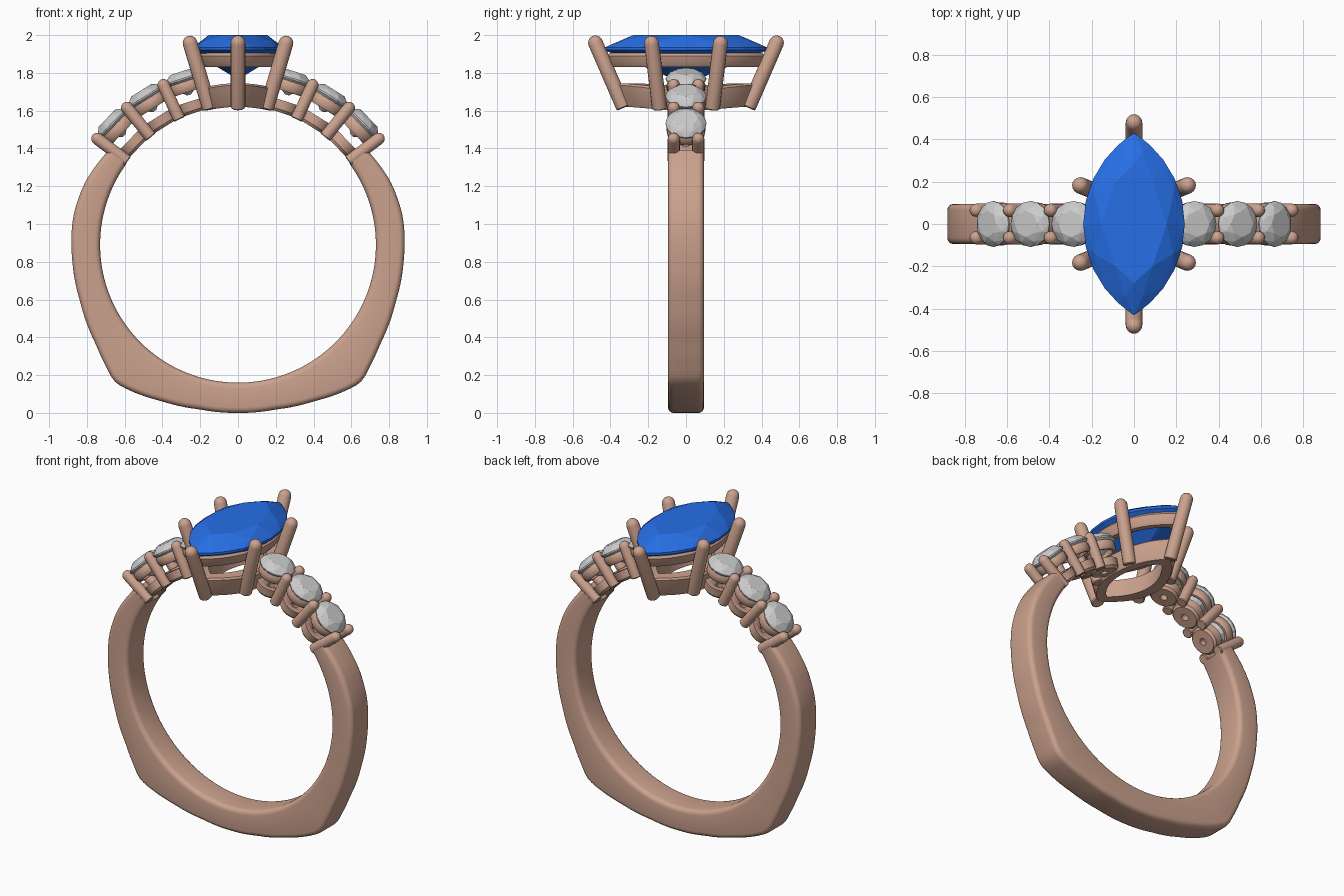
import bpy, bmesh
from math import sin, cos, pi, radians, sqrt
from mathutils import Matrix, Vector

if "Cube" in bpy.data.objects:
    bpy.data.objects.remove(bpy.data.objects["Cube"])

CZ, R = 0.89, 0.73          # finger hole centre height and radius


def material(name, col):
    m = bpy.data.materials.new(name)
    m.diffuse_color = col
    m.use_nodes = True
    m.node_tree.nodes["Principled BSDF"].inputs["Base Color"].default_value = m.diffuse_color
    return m


GOLD = material("rose_gold", (0.60, 0.36, 0.27, 1))
BLUE = material("blue_gem", (0.02, 0.16, 0.80, 1))


def finish(name, bm, mat=None, smooth=True):
    bmesh.ops.recalc_face_normals(bm, faces=bm.faces)
    me = bpy.data.meshes.new(name)
    bm.to_mesh(me)
    bm.free()
    if mat:
        me.materials.append(mat)
    if smooth:
        me.shade_smooth()
        me.set_sharp_from_angle(angle=radians(35))
    ob = bpy.data.objects.new(name, me)
    bpy.context.collection.objects.link(ob)
    return ob


def loft(name, rings, closed=False, mat=GOLD):
    """Skin a list of equal closed rings; cap the ends unless closed."""
    bm = bmesh.new()
    vs = [[bm.verts.new(p) for p in ring] for ring in rings]
    n, m = len(vs), len(vs[0])
    for i in range(n if closed else n - 1):
        a, b = vs[i], vs[(i + 1) % n]
        for j in range(m):
            k = (j + 1) % m
            bm.faces.new((a[j], a[k], b[k], b[j]))
    if not closed:
        bm.faces.new(vs[0])
        bm.faces.new(vs[-1])
    return finish(name, bm, mat)


def circle(r, z, n=24):
    return [Vector((r * cos(2 * pi * i / n), r * sin(2 * pi * i / n), z)) for i in range(n)]


def marquise(a, b, z, n=48):
    """Pointed oval made of two arcs, half width a and half length b."""
    rad = (a * a + b * b) / (2 * a)
    pts = []
    for i in range(n):
        t = 2 * pi * i / n
        y = b * cos(t)
        x = max(0, sqrt(rad * rad - y * y) - rad + a)
        pts.append(Vector((x if t < pi else -x, y, z)))
    return pts


def place(mx, rings):
    return [[mx @ p for p in ring] for ring in rings]


def prong(name, p0, p1, r):
    """Round bar with a domed tip from p0 to p1."""
    p0, p1 = Vector(p0), Vector(p1)
    d = p1 - p0
    mx = Matrix.Translation(p0) @ d.to_track_quat('Z', 'Y').to_matrix().to_4x4()
    prof = [(r * 0.85, 0), (r, r * 0.15)]
    prof += [(r * cos(t), d.length - r + r * sin(t)) for t in (0, 0.4, 0.8, 1.15, 1.45)]
    return loft(name, place(mx, [circle(q, z, 16) for q, z in prof]))


def gem(name, pts, mat=None):
    """Faceted stone as the convex hull of its facet corners."""
    bm = bmesh.new()
    for p in pts:
        bm.verts.new(p)
    res = bmesh.ops.convex_hull(bm, input=bm.verts)
    loose = [v for v in bm.verts if not v.link_faces]
    bmesh.ops.delete(bm, geom=loose, context='VERTS')
    bmesh.ops.dissolve_limit(bm, angle_limit=radians(1), verts=bm.verts, edges=bm.edges)
    return finish(name, bm, mat, smooth=False)


# --- shank: rounded bar with squared-off lower corners ---
KEYS = [(-90, .89), (-77, .894), (-64, .921), (-52, .966), (-47.5, .98), (-44.5, .958),
        (-35, .918), (-20, .888), (-6, .881), (10, .885), (22, .875), (40, .84)]


def outer(deg):
    deg = -180 - deg if deg < -90 else deg
    for (a, u), (b, v) in zip(KEYS, KEYS[1:]):
        if deg <= b:
            return u + (v - u) * (deg - a) / (b - a)
    return KEYS[-1][1]


rings = []
W, C = 0.095, 0.03
for i in range(127):
    deg = 36 - 2 * i
    ro = sum(outer(deg + k) for k in (-2, -1, 0, 1, 2)) / 5
    a, ring = radians(deg), []
    for sr, sy, st in ((ro - C, W - C, 0), (R + C, W - C, 1), (R + C, C - W, 2), (ro - C, C - W, 3)):
        for k in range(5):
            t = pi / 2 * (st + k / 4)
            q, y = sr + C * cos(t), sy + C * sin(t)
            ring.append((q * cos(a), y, CZ + q * sin(a)))
    rings.append(ring)
loft("shank", rings)


def radial(deg):
    return Matrix.Translation((0, 0, CZ)) @ Matrix.Rotation(radians(90 - deg), 4, 'Y')


# --- side stones with cups, collars and shared prongs ---
stone = [p for ring in (circle(.062, .965, 8), circle(.108, .928, 16), circle(.108, .92, 16),
                        circle(.012, .835, 8)) for p in ring]
turn = Matrix.Rotation(pi / 8, 4, 'Z')
stone += [turn @ p for p in circle(.09, .950, 8)] + [turn @ p for p in circle(.062, .876, 8)]
cup = [circle(r, z) for r, z in ((.022, .735), (.075, .735), (.088, .75), (.092, .80),
                                 (.06, .80), (.022, .775))]
collar = [circle(r, z) for r, z in ((.078, .85), (.092, .85), (.102, .865), (.102, .895),
                                    (.095, .91), (.07, .90))]
for side in ("right", "left"):
    def turn_to(d):
        return radial(d if side == "right" else 180 - d)
    for i, deg in enumerate((44, 58, 72)):
        mx = turn_to(deg)
        gem(f"{side}_side_stone_{i}", [mx @ p for p in stone])
        loft(f"{side}_cup_{i}", place(mx, cup), closed=True)
        loft(f"{side}_collar_{i}", place(mx, collar), closed=True)
    for i, deg in enumerate((37, 51, 65)):
        mx = turn_to(deg)
        for y in (-.065, .065):
            prong(f"{side}_side_prong_{i}", mx @ Vector((0, y, .733)), mx @ Vector((0, y, .965)), .032)

# --- head: two pointed-oval rails; the lower one follows the finger curve ---
base = [marquise(*s) for s in ((.11, .25, 1.62), (.165, .325, 1.62), (.175, .335, 1.635),
                               (.195, .37, 1.735), (.185, .36, 1.745), (.13, .28, 1.745))]
for ring in base:
    for p in ring:
        p.z -= R - sqrt(R * R - p.x ** 2)
loft("head_base", base, closed=True)
loft("head_rail", [marquise(*s) for s in ((.16, .33, 1.835), (.20, .385, 1.83), (.212, .40, 1.845),
                                          (.225, .415, 1.89), (.215, .405, 1.905), (.17, .35, 1.90))],
     closed=True)

# --- head prongs ---
for s in (-1, 1):
    prong("end_prong", (0, s * .33, 1.615), (0, s * .495, 1.995), .039)
    for x in (-1, 1):
        prong("corner_prong", (x * .15, s * .14, 1.61), (x * .265, s * .187, 1.995), .039)

# --- centre stone ---
pts = marquise(.24, .43, 1.935, 24) + marquise(.24, .43, 1.92, 24)
pts += marquise(.155, .28, 2.0, 8) + marquise(.21, .37, 1.968, 16)[1::2]
pts += marquise(.15, .27, 1.845, 16)[1::2] + [Vector((0, y, 1.765)) for y in (-.06, .06)]
gem("centre_stone", pts, BLUE)
